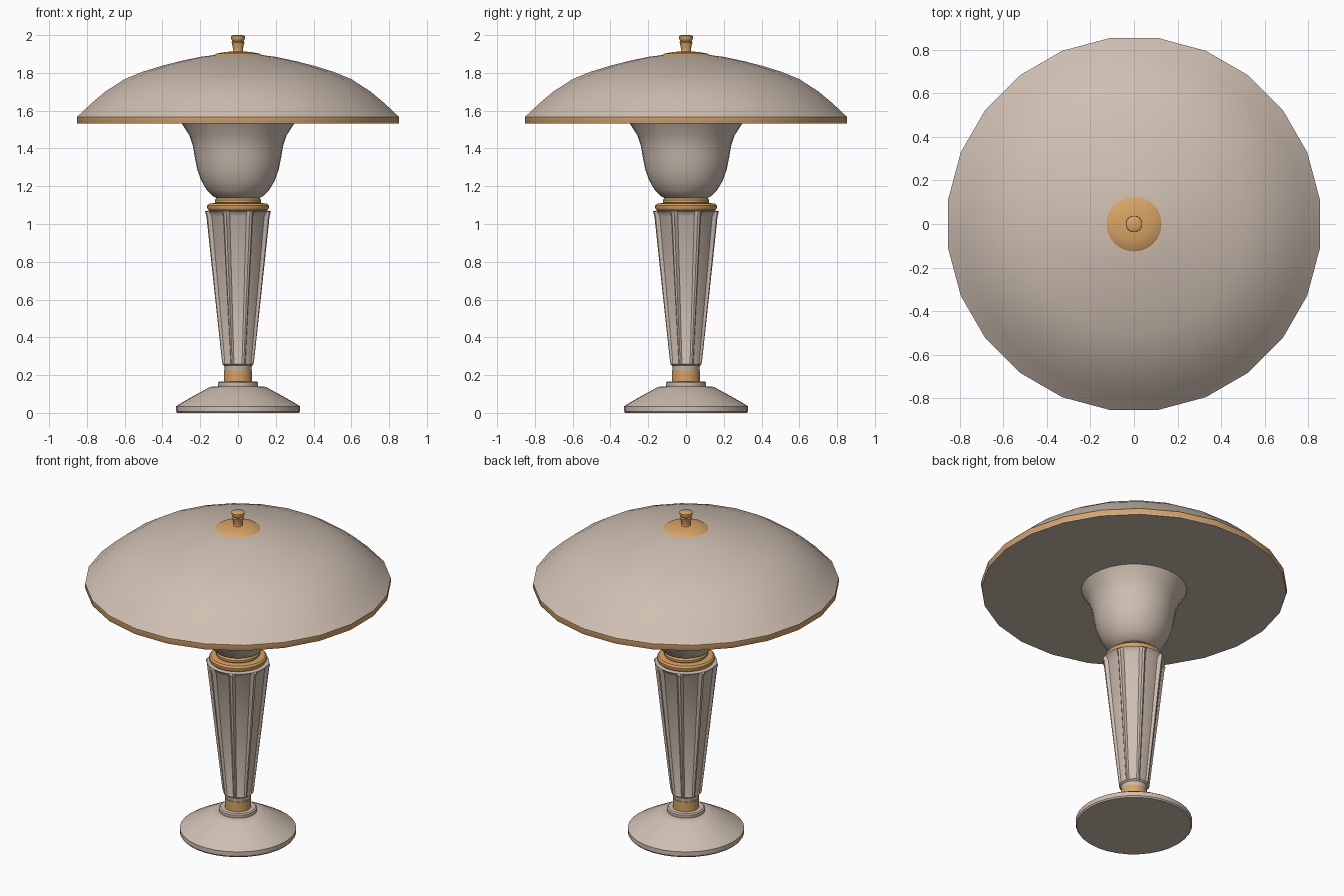
import bpy, bmesh, math

if "Cube" in bpy.data.objects:
    bpy.data.objects.remove(bpy.data.objects["Cube"])


def material(name, rgb):
    m = bpy.data.materials.new(name)
    m.diffuse_color = (*rgb, 1)
    m.use_nodes = True
    m.node_tree.nodes["Principled BSDF"].inputs["Base Color"].default_value = m.diffuse_color
    return m


BEIGE = material("warm_beige", (0.62, 0.52, 0.44))
BRASS = material("brass_orange", (0.69, 0.37, 0.13))


def revolve(name, profile, mats, sides=32, phase=0.0, radius=None, angle=35):
    """Revolve (r, z) points; radius(r, i, angle) may modulate the section."""
    bm = bmesh.new()
    rings = []
    for i, (r, z) in enumerate(profile):
        ring = []
        for k in range(sides):
            a = 2 * math.pi * k / sides + phase
            q = radius(r, i, a) if radius else r
            ring.append(bm.verts.new((q * math.cos(a), q * math.sin(a), z)))
        rings.append(ring)
    for lo, hi in zip(rings, rings[1:]):
        for k in range(sides):
            n = (k + 1) % sides
            bm.faces.new((lo[k], lo[n], hi[n], hi[k]))
    bm.faces.new(rings[0][::-1])
    bm.faces.new(rings[-1])
    bmesh.ops.recalc_face_normals(bm, faces=bm.faces)
    me = bpy.data.meshes.new(name)
    bm.to_mesh(me)
    bm.free()
    for m in mats:
        me.materials.append(m)
    ob = bpy.data.objects.new(name, me)
    bpy.context.collection.objects.link(ob)
    bpy.ops.object.select_all(action='DESELECT')
    ob.select_set(True)
    bpy.context.view_layer.objects.active = ob
    bpy.ops.object.shade_smooth_by_angle(angle=math.radians(angle))
    return ob


# Foot with flat underside and small disc on top
revolve("base", [(0.12, 0.0), (0.322, 0.0), (0.328, 0.008), (0.328, 0.035),
                 (0.30, 0.053), (0.22, 0.098), (0.15, 0.136), (0.13, 0.141)], [BEIGE])
revolve("base_disc", [(0.105, 0.138), (0.107, 0.145), (0.107, 0.16), (0.10, 0.166)], [BEIGE])
revolve("lower_collar", [(0.074, 0.16), (0.074, 0.225)], [BRASS])

# Tapered column with eight shallow flutes between narrow ridges
COLUMN = [(0.070, 0.222), (0.074, 0.25), (0.087, 0.258), (0.090, 0.27), (0.135, 0.66),
          (0.178, 1.04), (0.184, 1.06), (0.176, 1.068), (0.15, 1.072)]
FLUTE = [0, 0, 0.3, 1, 1, 1, 0.7, 0, 0]


def fluted(r, i, a):
    t = (a - math.pi / 8) / (math.pi / 4) % 1      # 0 and 1 lie on a ridge
    d = min(t, 1 - t)
    depth = 0 if d < 0.11 else 0.09 + 0.04 * math.sin(math.pi * t)
    return r * (1 - depth * FLUTE[i])


revolve("fluted_column", COLUMN, [BEIGE], sides=80, phase=math.pi / 80, radius=fluted)

# Brass rings above the column
revolve("upper_ring", [(0.14, 1.068), (0.156, 1.074), (0.163, 1.085), (0.163, 1.098),
                       (0.154, 1.108), (0.125, 1.111)], [BRASS])
revolve("bowl_ring", [(0.118, 1.108), (0.123, 1.115), (0.123, 1.128), (0.112, 1.137)], [BRASS])

# Flared bowl under the shade
revolve("bowl", [(0.10, 1.132), (0.13, 1.145), (0.165, 1.18), (0.195, 1.23), (0.216, 1.29),
                 (0.228, 1.35), (0.238, 1.41), (0.258, 1.47), (0.298, 1.532)], [BEIGE])

# Domed shade with brass band round the rim
shade = revolve("shade", [(0.28, 1.531), (0.858, 1.531), (0.861, 1.537), (0.861, 1.567),
                          (0.84, 1.585), (0.785, 1.637), (0.71, 1.70), (0.605, 1.767),
                          (0.51, 1.806), (0.408, 1.837), (0.31, 1.862), (0.20, 1.885),
                          (0.10, 1.898)], [BEIGE, BRASS], sides=24, phase=math.pi / 24)
for p in shade.data.polygons:
    if 1.545 < p.center.z < 1.56:
        p.material_index = 1

# Cap and finial
revolve("shade_cap", [(0.128, 1.885), (0.128, 1.893), (0.115, 1.902), (0.07, 1.910),
                      (0.03, 1.914)], [BRASS])
revolve("finial", [(0.030, 1.905), (0.026, 1.915), (0.027, 1.93), (0.032, 1.955),
                   (0.034, 1.962), (0.028, 1.967), (0.034, 1.974), (0.038, 1.985),
                   (0.037, 1.994), (0.025, 2.0)], [BRASS], sides=20)
